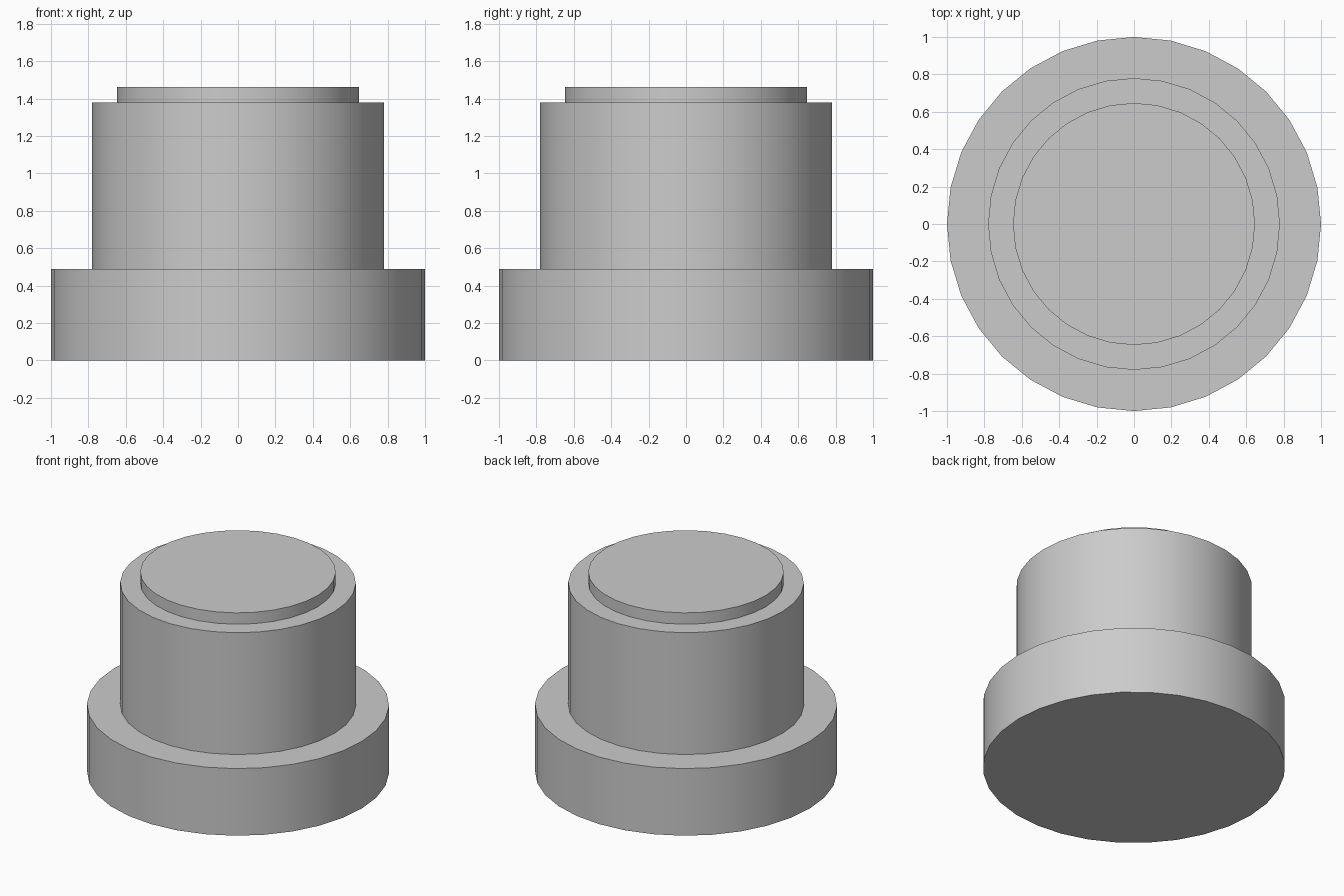
import bpy
import math

cube = bpy.data.objects.get("Cube")
if cube:
    bpy.data.objects.remove(cube, do_unlink=True)

# Single plain grey
GREY = (0.6, 0.6, 0.6, 1.0)
grey = bpy.data.materials.new("plain_grey")
grey.use_nodes = True
grey.diffuse_color = GREY
grey.node_tree.nodes["Principled BSDF"].inputs["Base Color"].default_value = GREY


def disc(name, radius, bottom, top):
    """Upright 32-sided cylinder with smooth walls and sharp rims."""
    bpy.ops.mesh.primitive_cylinder_add(
        vertices=32, radius=radius, depth=top - bottom,
        location=(0, 0, (bottom + top) / 2))
    obj = bpy.context.object
    obj.name = obj.data.name = name
    obj.data.materials.append(grey)
    bpy.ops.object.shade_smooth_by_angle(angle=math.radians(30))
    return obj


# Wide foot, main body and raised cap, stacked on one axis
disc("base_flange", 1.0, 0.0, 0.49)
disc("body", 0.78, 0.49, 1.38)
disc("top_cap", 0.647, 1.38, 1.463)
